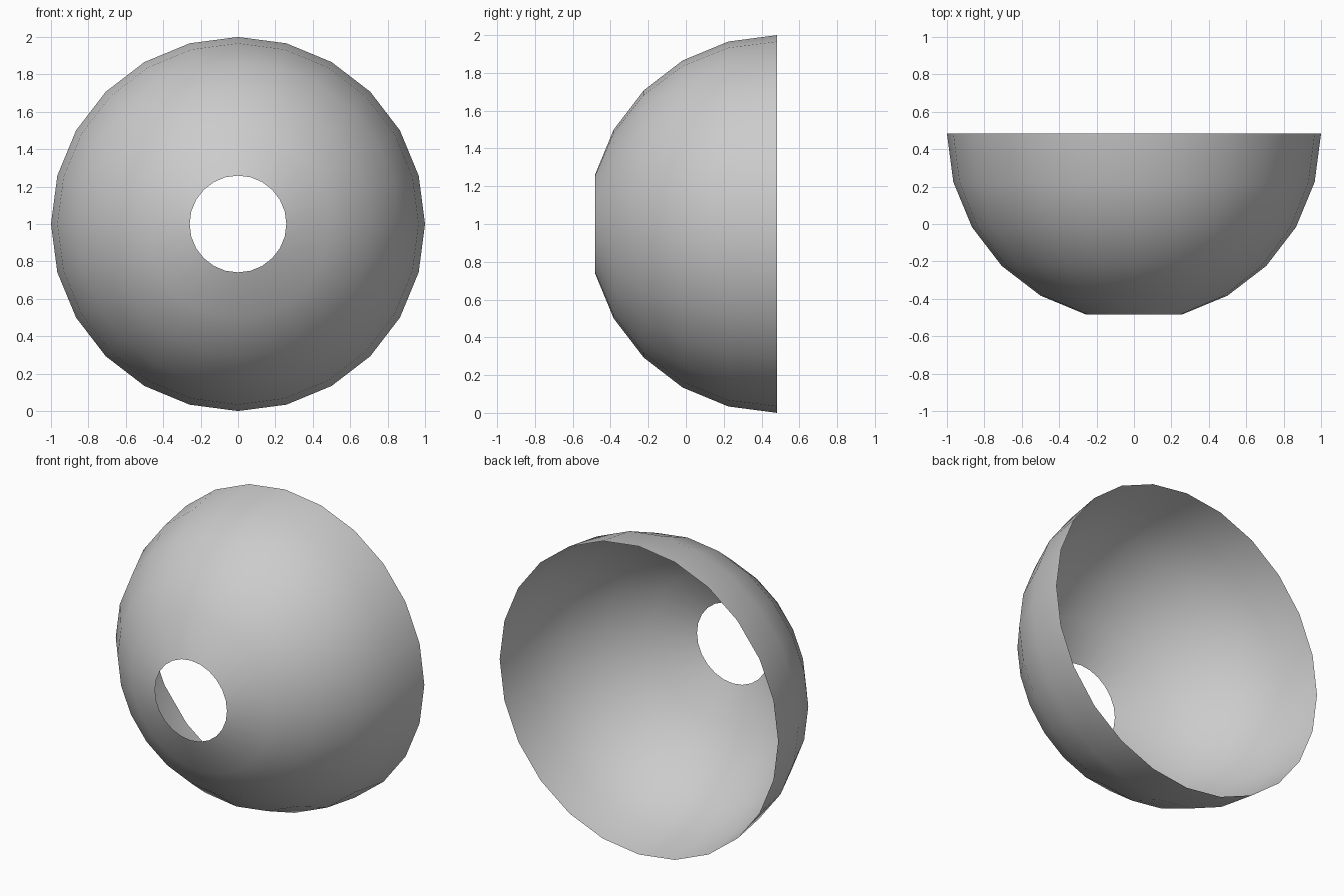
import bpy, bmesh
from math import radians, cos
from mathutils import Matrix

if "Cube" in bpy.data.objects:
    bpy.data.objects.remove(bpy.data.objects["Cube"])

# Open dome: half of a 24 x 12 sphere without its pole cap
bm = bmesh.new()
bmesh.ops.create_uvsphere(bm, u_segments=24, v_segments=12, radius=1)
extra = [v for v in bm.verts if v.co.z < -0.01 or v.co.z > 0.99]
bmesh.ops.delete(bm, geom=extra, context='VERTS')

# Aim the hole at the front and centre the dome on y, standing on z = 0
half_depth = cos(radians(15)) / 2
move = Matrix.Translation((0, half_depth, 1)) @ Matrix.Rotation(radians(90), 4, 'X')
bmesh.ops.transform(bm, matrix=move, verts=bm.verts)
for f in bm.faces:
    f.smooth = True

mesh = bpy.data.meshes.new("dome_shell")
bm.to_mesh(mesh)
bm.free()
dome = bpy.data.objects.new("dome_shell", mesh)
bpy.context.collection.objects.link(dome)
